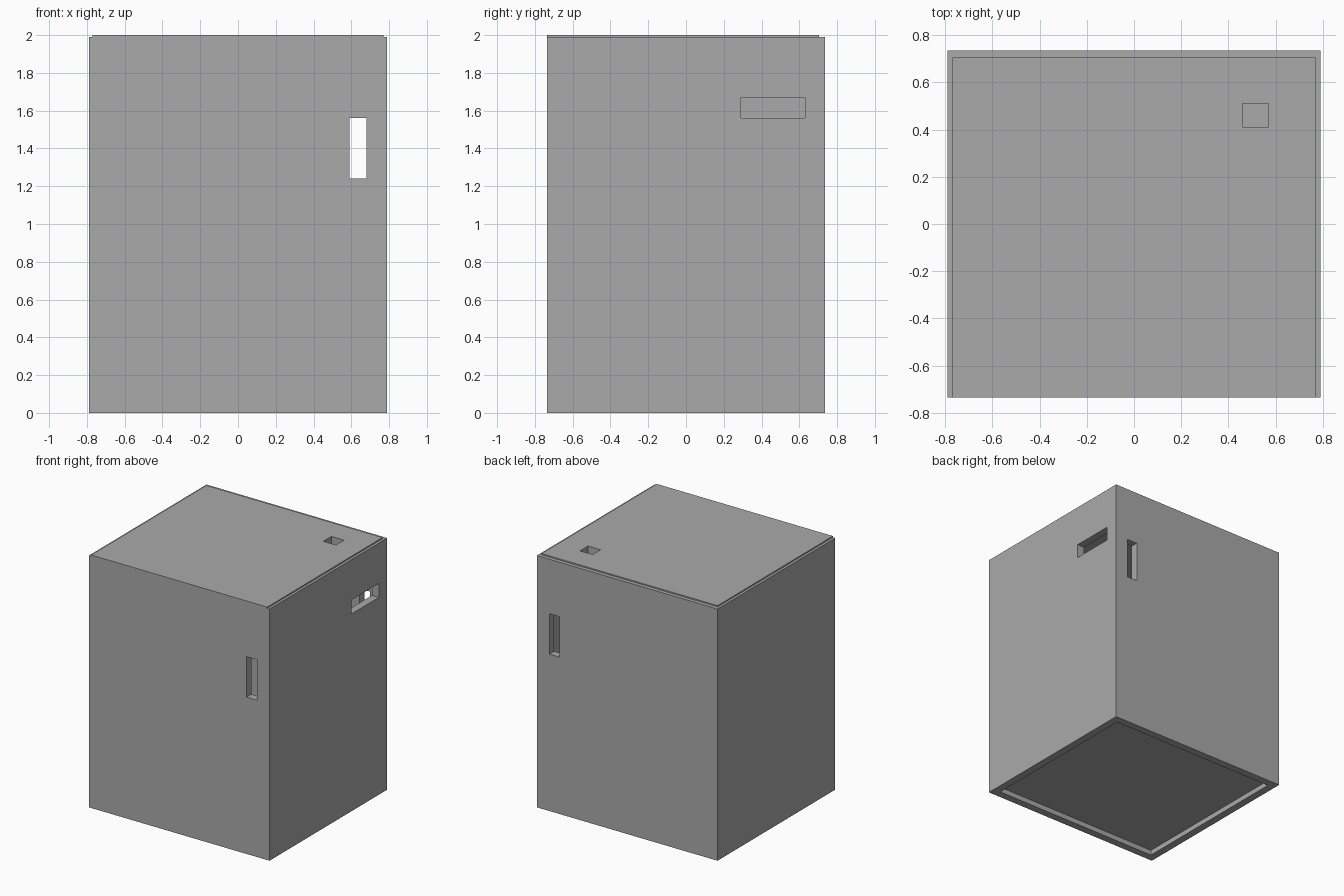
import bpy
from mathutils import Vector

default = bpy.data.objects.get("Cube")
if default:
    bpy.data.objects.remove(default, do_unlink=True)

grey = bpy.data.materials.new("plain grey")
grey.use_nodes = True
colour = (0.4, 0.4, 0.4, 1)
grey.diffuse_color = colour
grey.node_tree.nodes["Principled BSDF"].inputs["Base Color"].default_value = colour

HX, HY, RIM, WALL = 0.79, 0.735, 1.99, 0.06


def box(name, low, high):
    """Box between two opposite corners."""
    low, high = Vector(low), Vector(high)
    bpy.ops.mesh.primitive_cube_add(size=1)
    ob = bpy.context.object
    ob.name = name
    for v in ob.data.vertices:
        v.co = v.co * (high - low) + (low + high) / 2
    ob.data.materials.append(grey)
    return ob


def cut(target, name, low, high):
    """Subtract a box from the target."""
    cutter = box(name, low, high)
    mod = target.modifiers.new(name, 'BOOLEAN')
    mod.operation = 'DIFFERENCE'
    mod.solver = 'EXACT'
    mod.object = cutter
    cutter.hide_render = True
    bpy.context.view_layer.objects.active = target
    bpy.ops.object.modifier_apply(modifier=mod.name)
    bpy.data.objects.remove(cutter, do_unlink=True)


# Hollow body with a recessed underside
body = box("cabinet_body", (-HX, -HY, 0), (HX, HY, RIM))
ix, iy = HX - WALL, HY - WALL
cut(body, "cavity", (-ix, -iy, 0.1), (ix, iy, RIM - WALL))
cut(body, "base_recess", (-ix, -iy, -0.1), (ix, iy, 0.04))

# Lid plate, flush with the front and inset on the other sides
lid = box("lid_plate", (-HX + 0.02, -HY, RIM), (HX - 0.02, HY - 0.03, 2))

# Tall slots through front and back, long slot in the side, square lid hole
cut(body, "front_back_slot", (0.59, -1, 1.24), (0.68, 1, 1.56))
cut(body, "side_slot", (0.7, 0.29, 1.56), (1, 0.63, 1.67))
for part in (body, lid):
    cut(part, "lid_hole", (0.46, 0.41, 1.8), (0.57, 0.51, 2.2))
